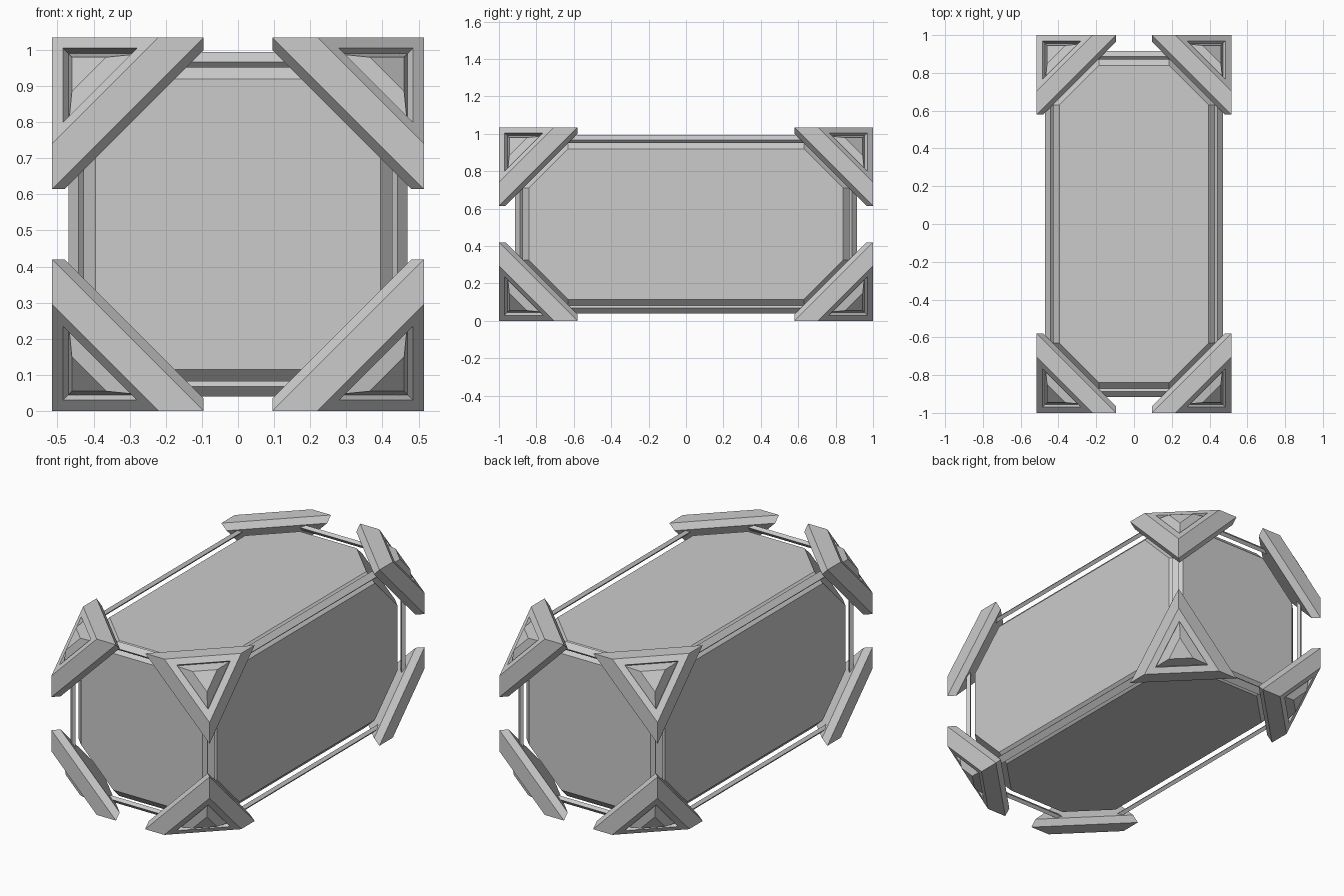
import bpy, bmesh
from itertools import product
from mathutils import Vector

if "Cube" in bpy.data.objects:
    bpy.data.objects.remove(bpy.data.objects["Cube"])

CENTRE = Vector((0, 0, 0.5175))
OUTER = Vector((0.515, 1.0, 0.5175))      # half size to the corner guards
FRAME = Vector((0.47, 0.915, 0.4775))     # half size to the edge bars
BODY = FRAME - Vector((0.02, 0.02, 0.02)) # half size of the main block


def finish(bm, name):
    bmesh.ops.recalc_face_normals(bm, faces=bm.faces)
    mesh = bpy.data.meshes.new(name)
    bm.to_mesh(mesh)
    bm.free()
    obj = bpy.data.objects.new(name, mesh)
    obj.location = CENTRE
    bpy.context.collection.objects.link(obj)
    return obj


def loft(name, rings):
    """Join rings of points with quads and cap both ends."""
    bm = bmesh.new()
    rows = [[bm.verts.new(p) for p in ring] for ring in rings]
    n = len(rows[0])
    for a, b in zip(rows, rows[1:]):
        for i in range(n):
            j = (i + 1) % n
            bm.faces.new((a[i], a[j], b[j], b[i]))
    bm.faces.new(rows[0])
    bm.faces.new(rows[-1])
    return finish(bm, name)


def cut(bm, point, normal):
    geom = bm.verts[:] + bm.edges[:] + bm.faces[:]
    res = bmesh.ops.bisect_plane(bm, geom=geom, plane_co=point, plane_no=normal, clear_outer=True)
    edges = [e for e in res["geom_cut"] if isinstance(e, bmesh.types.BMEdge)]
    bmesh.ops.edgeloop_fill(bm, edges=edges)


# main block: box with chamfered edges and cut corners
bm = bmesh.new()
bmesh.ops.create_cube(bm, size=2)
bmesh.ops.scale(bm, vec=BODY, verts=bm.verts)
for axis in range(3):
    for s, t in product((-1, 1), repeat=2):
        no = Vector((0, 0, 0))
        no[(axis + 1) % 3], no[(axis + 2) % 3] = s, t
        co = Vector([no[i] * BODY[i] for i in range(3)])
        co[(axis + 1) % 3] -= s * 0.055
        cut(bm, co, no)
for signs in product((-1, 1), repeat=3):
    no = Vector(signs)
    cut(bm, no * OUTER - no * (0.55 / 3), no)
finish(bm, "main_block")

# edge bars: flat bars turned 45 degrees, floating over the chamfers
PROFILE = [(0, 0.028), (0.028, 0), (0.043, 0.015), (0.015, 0.043)]
for axis in range(3):
    u, v = (axis + 1) % 3, (axis + 2) % 3
    for s, t in product((-1, 1), repeat=2):
        rings = []
        for end in (-1, 1):
            ring = []
            for du, dv in PROFILE:
                p = Vector((0, 0, 0))
                p[axis] = end * (OUTER[axis] - 0.22)
                p[u] = s * (FRAME[u] - du)
                p[v] = t * (FRAME[v] - dv)
                ring.append(p)
            rings.append(ring)
        loft("edge_bar_" + "xyz"[axis], rings)

# corner guards: truncated box corners with a recess and a raised centre
# each ring is a triangle: distance along one edge, and along the other two
STEPS = [(0.42, 0.035), (0.42, 0), (0.295, 0), (0.235, 0.03), (0.25, 0.045), (0.15, 0.055)]
for signs in product((-1, 1), repeat=3):
    rings = []
    for far, near in STEPS:
        ring = []
        for k in range(3):
            d = Vector((near, near, near))
            d[k] = far
            ring.append(Vector([signs[i] * (OUTER[i] - d[i]) for i in range(3)]))
        rings.append(ring)
    loft("corner_guard", rings)
